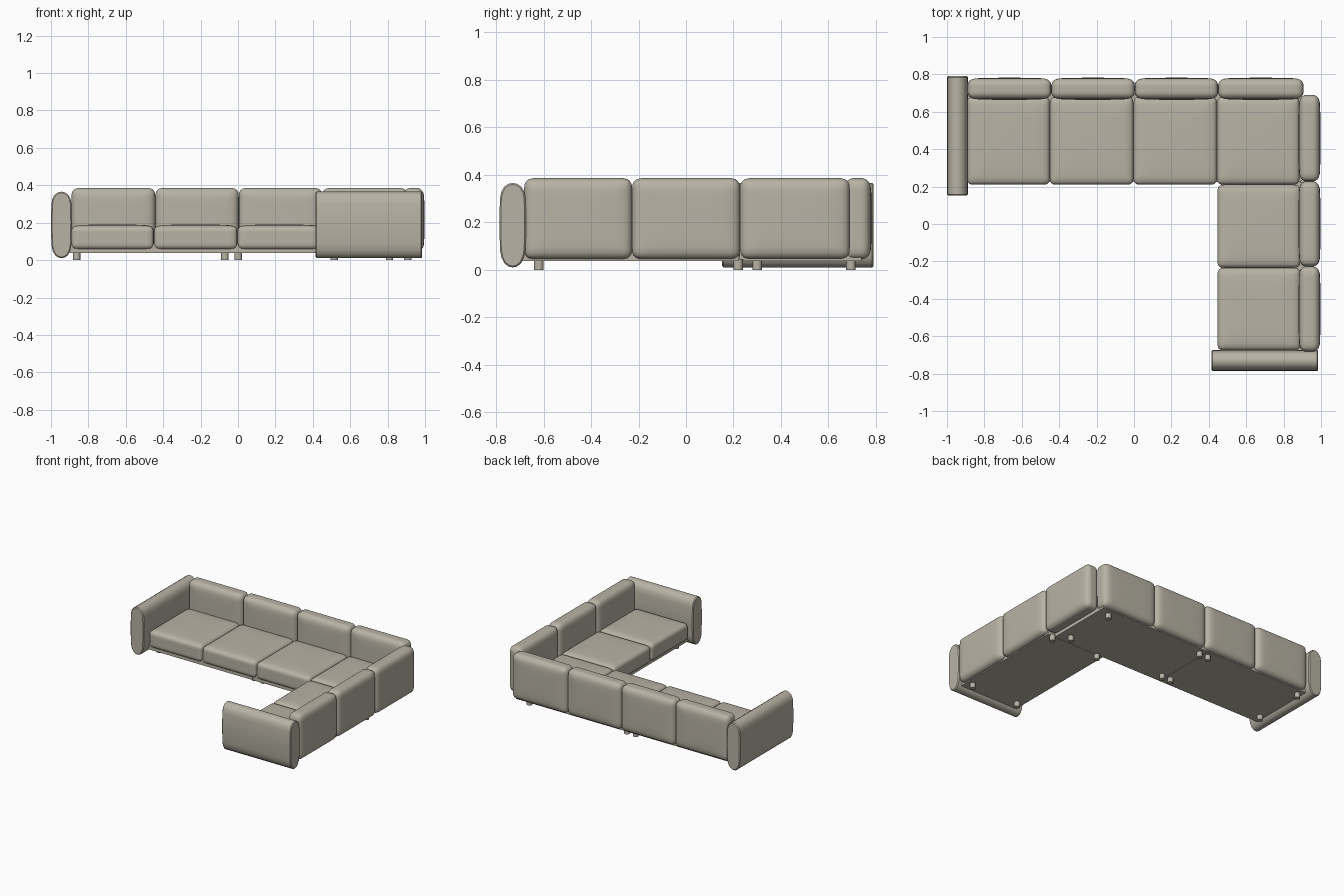
import bpy, bmesh, math
from mathutils import Vector

if "Cube" in bpy.data.objects:
    bpy.data.objects.remove(bpy.data.objects["Cube"])

fabric = bpy.data.materials.new("warm beige fabric")
fabric.diffuse_color = (0.48, 0.45, 0.375, 1)
fabric.use_nodes = True
fabric.node_tree.nodes["Principled BSDF"].inputs["Base Color"].default_value = fabric.diffuse_color


def finish(name, bm, angle=40):
    bmesh.ops.recalc_face_normals(bm, faces=bm.faces)
    me = bpy.data.meshes.new(name)
    bm.to_mesh(me)
    bm.free()
    me.materials.append(fabric)
    ob = bpy.data.objects.new(name, me)
    bpy.context.collection.objects.link(ob)
    bpy.ops.object.select_all(action='DESELECT')
    bpy.context.view_layer.objects.active = ob
    ob.select_set(True)
    bpy.ops.object.shade_smooth_by_angle(angle=math.radians(angle))
    return ob


def cushion(name, lo, hi, r, thin, puff):
    """Rounded box between lo and hi, swollen along its thin axis."""
    lo, hi = Vector(lo), Vector(hi)
    mid, half = (lo + hi) / 2, (hi - lo) / 2
    bm = bmesh.new()
    bmesh.ops.create_cube(bm, size=2)
    bmesh.ops.subdivide_edges(bm, edges=bm.edges[:], cuts=15, use_grid_fill=True)
    for v in bm.verts:
        # crowd the grid lines toward the edges, then round the corners
        t = [math.sin(c * math.pi / 2) for c in v.co]
        q = Vector([t[i] * half[i] for i in range(3)])
        core = Vector([max(-(half[i] - r), min(half[i] - r, q[i])) for i in range(3)])
        p = core + (q - core).normalized() * r
        # thinner toward the rim
        u = [abs(p[i] / half[i]) for i in range(3) if i != thin]
        p[thin] *= 1 - puff * max(u[0] ** 4, u[1] ** 4)
        v.co = p + mid
    return finish(name, bm, 60)


def box(name, lo, hi):
    bm = bmesh.new()
    bmesh.ops.create_cube(bm, size=1)
    for v in bm.verts:
        v.co = Vector([(lo[i] + hi[i]) / 2 + v.co[i] * (hi[i] - lo[i]) for i in range(3)])
    return finish(name, bm)


# half of the arm cross-section: (offset, height)
ARM = [(0, .366), (.018, .362), (.036, .35), (.048, .33), (.054, .3), (.056, .2),
       (.054, .085), (.047, .05), (.034, .026), (.018, .014), (0, .01)]


def arm(name, centre, start, end, along_x):
    prof = ARM + [(-a, z) for a, z in ARM[-2:0:-1]]
    bm = bmesh.new()
    rings = []
    for s, inset in ((start, .006), (start + .006, 0), (end - .006, 0), (end, .006)):
        ring = []
        for a, z in prof:
            a *= 1 - inset / .056
            z = .188 + (z - .188) * (1 - inset / .178)
            co = (s, centre + a, z) if along_x else (centre + a, s, z)
            ring.append(bm.verts.new(co))
        rings.append(ring)
    n = len(prof)
    for A, B in zip(rings, rings[1:]):
        for i in range(n):
            bm.faces.new((A[i], A[(i + 1) % n], B[(i + 1) % n], B[i]))
    bm.faces.new(rings[0])
    bm.faces.new(rings[-1])
    return finish(name, bm, 40)


# arms
arm("left_arm", -.944, .152, .79, False)
arm("front_arm", -.73, .415, .985, True)

# rear row: backs and seats
for i, (x0, x1) in enumerate([(-.89, -.442), (-.442, .004), (.004, .45), (.45, .906)]):
    cushion(f"rear_back_{i+1}", (x0, .664, .045), (x1, .782, .386), .038, 1, .14)
for i, (x0, x1) in enumerate([(-.892, -.45), (-.45, -.003), (-.003, .444), (.444, .885)]):
    cushion(f"rear_seat_{i+1}", (x0, .21, .05), (x1, .68, .19), .03, 2, .12)

# side row: backs and seats
for i, (y0, y1) in enumerate([(-.682, -.227), (-.227, .228), (.228, .69)]):
    cushion(f"side_back_{i+1}", (.88, y0, .045), (.997, y1, .386), .038, 0, .14)
for i, (y0, y1) in enumerate([(-.675, -.234), (-.234, .21)]):
    cushion(f"side_seat_{i+1}", (.446, y0, .05), (.89, y1, .19), .03, 2, .12)

# base platforms
box("rear_base_left", (-.9, .225, .037), (-.036, .74, .085))
box("rear_base_right", (-.034, .225, .037), (.89, .74, .085))
box("side_base", (.465, -.69, .037), (.95, .223, .085))

# legs
spots = [(x, y) for x in (-.863, -.07, .002, .81) for y in (.3, .695)]
spots += [(x, y) for x in (.515, .908) for y in (-.62, .22)]
for i, (x, y) in enumerate(spots):
    bm = bmesh.new()
    bmesh.ops.create_cone(bm, cap_ends=True, segments=16, radius1=.02, radius2=.02, depth=.045)
    bmesh.ops.translate(bm, verts=bm.verts, vec=(x, y, .0225))
    finish(f"leg_{i+1}", bm)
